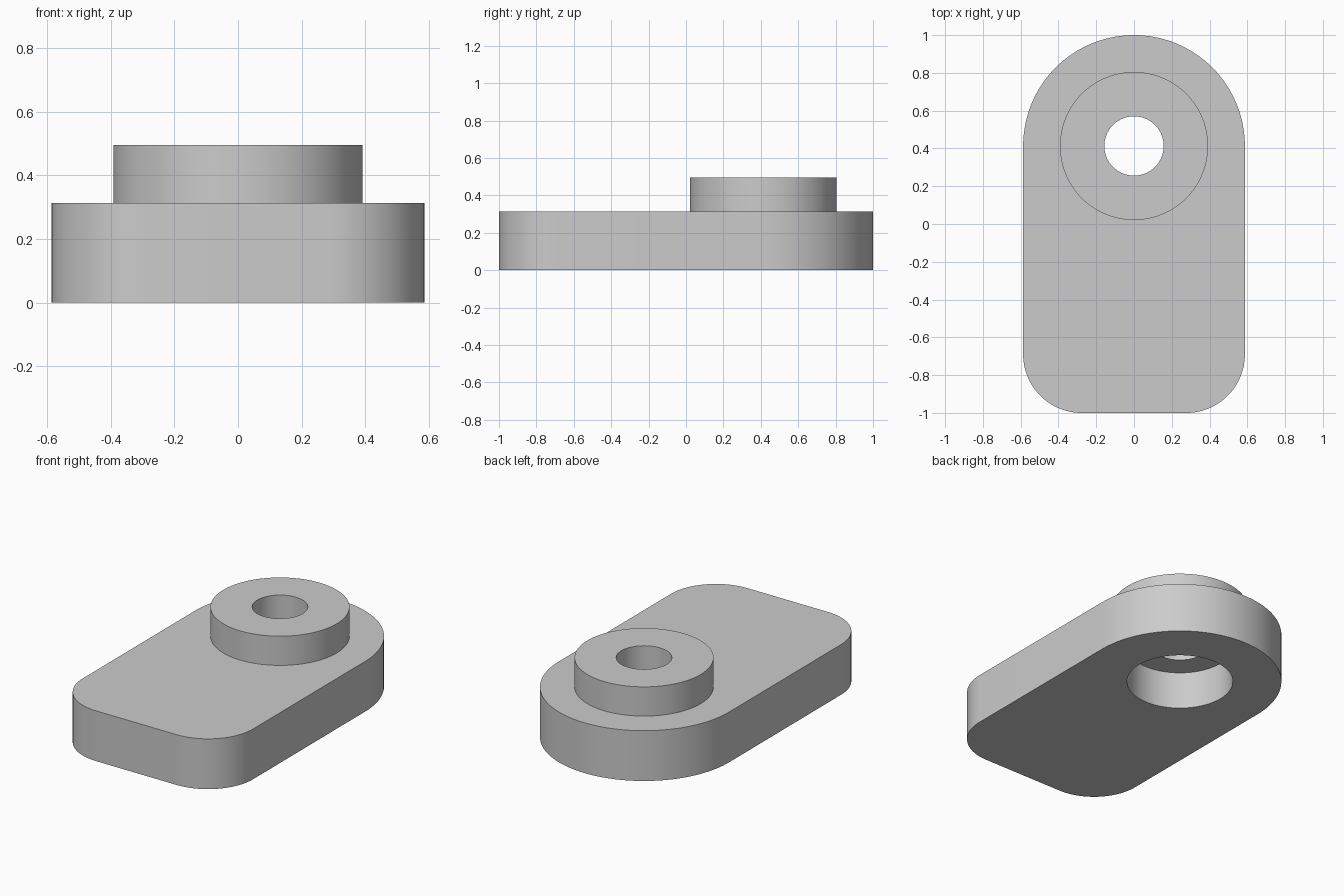
import bpy
import bmesh
from math import cos, sin, pi, radians

# Main dimensions
HALF_W, PLATE_H, TOP = 0.587, 0.313, 0.495
AXIS_Y = 1.0 - HALF_W
CORNER_R, BOSS_R, BORE_R = 0.31, 0.392, 0.157
COUNTERBORE_R, COUNTERBORE_D = 0.306, 0.235

cube = bpy.data.objects.get("Cube")
if cube:
    bpy.data.objects.remove(cube, do_unlink=True)

grey = bpy.data.materials.new("plain_grey")
grey.use_nodes = True
colour = (0.6, 0.6, 0.6, 1.0)
grey.diffuse_color = colour
grey.node_tree.nodes["Principled BSDF"].inputs["Base Color"].default_value = colour


def arc(cx, cy, r, start, end, steps):
    """Points along an arc, angles in degrees."""
    angles = [radians(start + (end - start) * i / steps) for i in range(steps + 1)]
    return [(cx + r * cos(a), cy + r * sin(a)) for a in angles]


def circle(r):
    return arc(0, AXIS_Y, r, 0, 360, 96)[:-1]


def prism(name, outline, z0, z1):
    """Extrude a closed outline from z0 up to z1."""
    bm = bmesh.new()
    face = bm.faces.new([bm.verts.new((x, y, z0)) for x, y in outline])
    out = bmesh.ops.extrude_face_region(bm, geom=[face])
    top = [v for v in out["geom"] if isinstance(v, bmesh.types.BMVert)]
    bmesh.ops.translate(bm, verts=top, vec=(0, 0, z1 - z0))
    bmesh.ops.recalc_face_normals(bm, faces=bm.faces)
    mesh = bpy.data.meshes.new(name)
    bm.to_mesh(mesh)
    bm.free()
    mesh.materials.append(grey)
    obj = bpy.data.objects.new(name, mesh)
    bpy.context.collection.objects.link(obj)
    return obj


def combine(body, tool, operation):
    """Apply a boolean to the body and remove the tool."""
    mod = body.modifiers.new(operation.lower(), 'BOOLEAN')
    mod.operation, mod.object, mod.solver = operation, tool, 'EXACT'
    bpy.context.view_layer.objects.active = body
    bpy.ops.object.modifier_apply(modifier=mod.name)
    bpy.data.objects.remove(tool, do_unlink=True)


# Plate: round back end, rounded front corners
cx, cy = HALF_W - CORNER_R, CORNER_R - 1.0
outline = (arc(0, AXIS_Y, HALF_W, 0, 180, 64)
           + arc(-cx, cy, CORNER_R, 180, 270, 24)
           + arc(cx, cy, CORNER_R, 270, 360, 24))
plate = prism("plate_with_boss", outline, 0, PLATE_H)

# Raised boss, through bore and counterbore from below
combine(plate, prism("boss", circle(BOSS_R), PLATE_H - 0.03, TOP), 'UNION')
combine(plate, prism("counterbore", circle(COUNTERBORE_R), -0.2, COUNTERBORE_D), 'DIFFERENCE')
combine(plate, prism("bore", circle(BORE_R), -0.2, TOP + 0.2), 'DIFFERENCE')

# Smooth curved walls with crisp rims
bpy.ops.object.select_all(action='DESELECT')
plate.select_set(True)
bpy.context.view_layer.objects.active = plate
bpy.ops.object.shade_smooth_by_angle(angle=radians(30))
